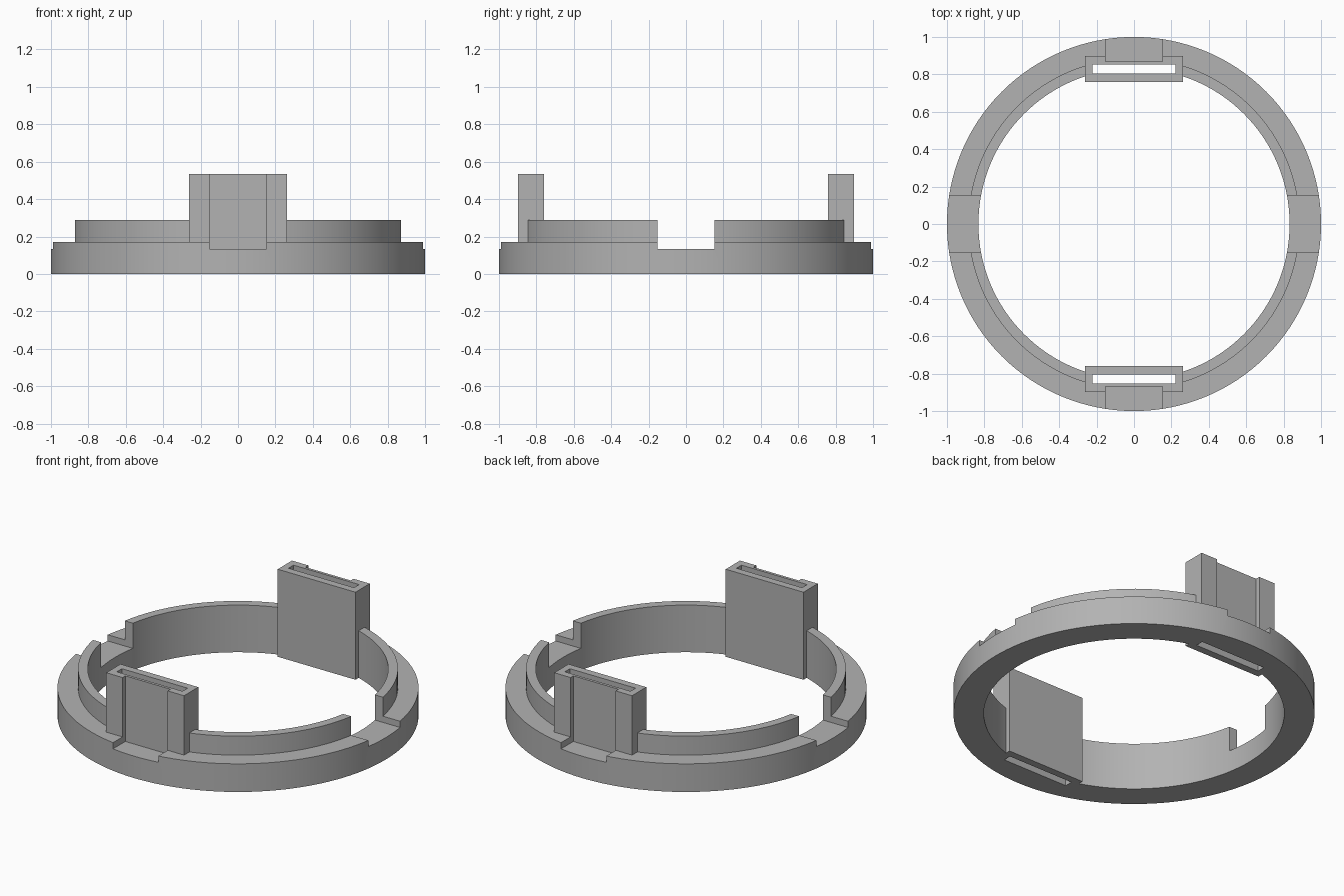
import bpy, bmesh, math

if "Cube" in bpy.data.objects:
    bpy.data.objects.remove(bpy.data.objects["Cube"], do_unlink=True)

grey = bpy.data.materials.new("plain grey")
grey.use_nodes = True
colour = (0.45, 0.45, 0.45, 1)
grey.diffuse_color = colour
grey.node_tree.nodes["Principled BSDF"].inputs["Base Color"].default_value = colour


def add_object(name, bm):
    bmesh.ops.recalc_face_normals(bm, faces=bm.faces)
    mesh = bpy.data.meshes.new(name)
    bm.to_mesh(mesh)
    bm.free()
    mesh.materials.append(grey)
    obj = bpy.data.objects.new(name, mesh)
    bpy.context.collection.objects.link(obj)
    return obj


def box(name, x, y, z):
    """Box spanning the given (low, high) ranges."""
    bm = bmesh.new()
    bmesh.ops.create_cube(bm, size=1)
    for v in bm.verts:
        v.co = [r[0] if c < 0 else r[1] for c, r in zip(v.co, (x, y, z))]
    return add_object(name, bm)


def combine(target, tool, operation):
    """Apply a boolean and discard the tool object."""
    mod = target.modifiers.new(operation, 'BOOLEAN')
    mod.operation = operation
    mod.solver = 'EXACT'
    mod.object = tool
    bpy.context.view_layer.objects.active = target
    bpy.ops.object.modifier_apply(modifier=mod.name)
    bpy.data.objects.remove(tool, do_unlink=True)


# Ring with a raised inner lip, turned from a stepped profile
OUTER, LIP, INNER = 1.0, 0.886, 0.832
STEP_Z, LIP_Z, NOTCH_Z, TOP_Z = 0.172, 0.288, 0.134, 0.535
HALF_NOTCH = 0.153
profile = [(INNER, 0), (OUTER, 0), (OUTER, STEP_Z), (LIP, STEP_Z), (LIP, LIP_Z), (INNER, LIP_Z)]
bm = bmesh.new()
verts = [bm.verts.new((r, 0, z)) for r, z in profile]
edges = [bm.edges.new((verts[i - 1], verts[i])) for i in range(len(verts))]
bmesh.ops.spin(bm, geom=verts + edges, cent=(0, 0, 0), axis=(0, 0, 1),
               angle=math.tau, steps=128)
bmesh.ops.remove_doubles(bm, verts=bm.verts, dist=1e-4)
ring = add_object("slotted_ring", bm)

# Side notches through lip and ring
combine(ring, box("side_notch", (-1.1, 1.1), (-HALF_NOTCH, HALF_NOTCH), (NOTCH_Z, 1)), 'DIFFERENCE')

# Upright slotted holders at front and back, with a recessed outer face
for side in (-1, 1):
    def span(a, b):
        return sorted((side * a, side * b))
    combine(ring, box("holder", (-0.263, 0.263), span(0.759, 0.897), (0, TOP_Z)), 'UNION')
    combine(ring, box("holder_slot", (-0.222, 0.222), span(0.804, 0.853), (-0.1, 1)), 'DIFFERENCE')
    combine(ring, box("holder_recess", (-HALF_NOTCH, HALF_NOTCH), span(0.87, 1.1), (NOTCH_Z, 1)), 'DIFFERENCE')

# Smooth curved walls, crisp edges
bpy.ops.object.select_all(action='DESELECT')
ring.select_set(True)
bpy.context.view_layer.objects.active = ring
bpy.ops.object.shade_smooth_by_angle(angle=math.radians(30))
